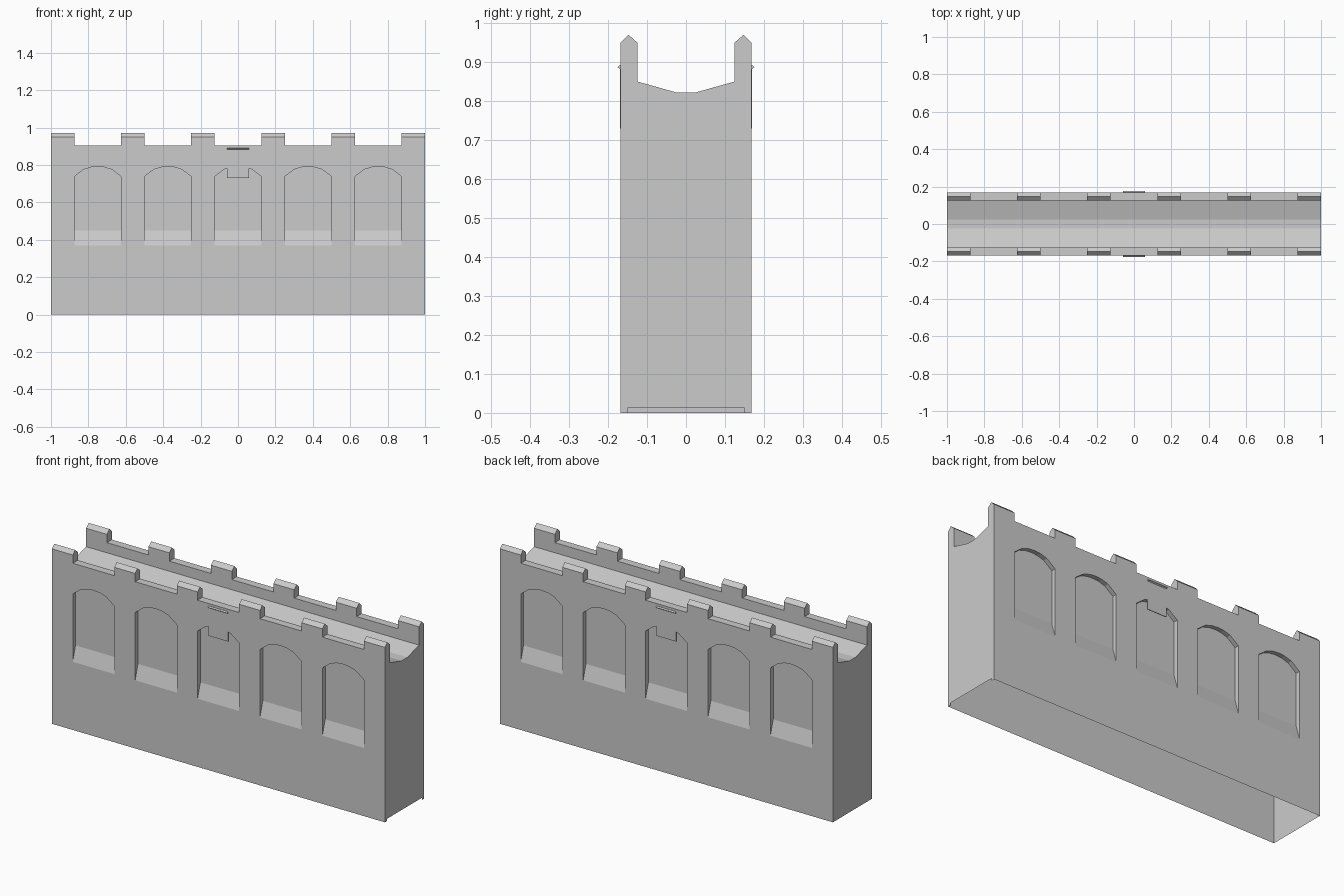
import bpy, bmesh

if "Cube" in bpy.data.objects:
    bpy.data.objects.remove(bpy.data.objects["Cube"])

Y = 0.168          # half thickness of the wall
NICHE = 0.024      # niche depth
PITCH = 0.375      # spacing of niches and crenels


def loft(bm, ring_a, ring_b):
    """Closed solid between two matching rings of points."""
    a = [bm.verts.new(p) for p in ring_a]
    b = [bm.verts.new(p) for p in ring_b]
    bm.faces.new(a)
    bm.faces.new(b[::-1])
    for i in range(len(a)):
        j = (i + 1) % len(a)
        bm.faces.new((a[j], a[i], b[i], b[j]))


def box(bm, x0, x1, y0, y1, z0, z1):
    ring = [(x0, z0), (x1, z0), (x1, z1), (x0, z1)]
    loft(bm, [(x, y0, z) for x, z in ring], [(x, y1, z) for x, z in ring])


def finish(bm, name):
    bmesh.ops.recalc_face_normals(bm, faces=bm.faces[:])
    mesh = bpy.data.meshes.new(name)
    bm.to_mesh(mesh)
    bm.free()
    obj = bpy.data.objects.new(name, mesh)
    bpy.context.collection.objects.link(obj)
    return obj


# Wall body: cross-section with pointed parapets and a dished walkway
half = [(Y, 0), (Y, 0.95), (0.148, 0.97), (0.125, 0.95), (0.125, 0.85), (0.025, 0.822)]
profile = half + [(-y, z) for y, z in reversed(half)]
bm = bmesh.new()
loft(bm, [(-1, y, z) for y, z in profile], [(1, y, z) for y, z in profile])
wall = finish(bm, "castle_wall")

# Cutters: crenels, arched niches with sloping sills, foot notch in one end
arch = [(0.125, 0.738), (0.075, 0.776), (0.035, 0.788), (0, 0.791),
        (-0.035, 0.788), (-0.075, 0.776), (-0.125, 0.738)]
bm = bmesh.new()
for i in range(-2, 3):
    cx = i * PITCH
    box(bm, cx - 0.125, cx + 0.125, -0.3, 0.3, 0.905, 1.1)
    for side in (-1, 1):
        def ring(y, sill):
            pts = [(-0.125, sill), (0.125, sill)] + arch
            return [(cx + x, side * y, z) for x, z in pts]
        loft(bm, ring(Y - NICHE, 0.45), ring(Y + NICHE, 0.29))
box(bm, 0.99, 1.05, -0.15, 0.15, -0.1, 0.012)
cutter = finish(bm, "cutter")
cutter.hide_render = True

mod = wall.modifiers.new("cuts", 'BOOLEAN')
mod.operation = 'DIFFERENCE'
mod.solver = 'EXACT'
mod.object = cutter
bpy.context.view_layer.objects.active = wall
bpy.ops.object.modifier_apply(modifier=mod.name)
bpy.data.objects.remove(cutter)

# Open the underside so the wall is a hollow shell
bm = bmesh.new()
bm.from_mesh(wall.data)
low = [f for f in bm.faces if f.calc_center_median().z < 0.013]
bmesh.ops.delete(bm, geom=low, context='FACES')
bm.to_mesh(wall.data)
bm.free()

# Banner plates hanging over the middle niches, with a small hanging ridge
plate = [(Y - 0.003, 0.73), (Y + 0.001, 0.73), (Y + 0.001, 0.882),
         (Y + 0.008, 0.887), (Y + 0.001, 0.892), (Y - 0.003, 0.892)]
for side, name in ((-1, "front_plate"), (1, "back_plate")):
    bm = bmesh.new()
    loft(bm, [(-0.058, side * y, z) for y, z in plate],
         [(0.058, side * y, z) for y, z in plate])
    finish(bm, name)
